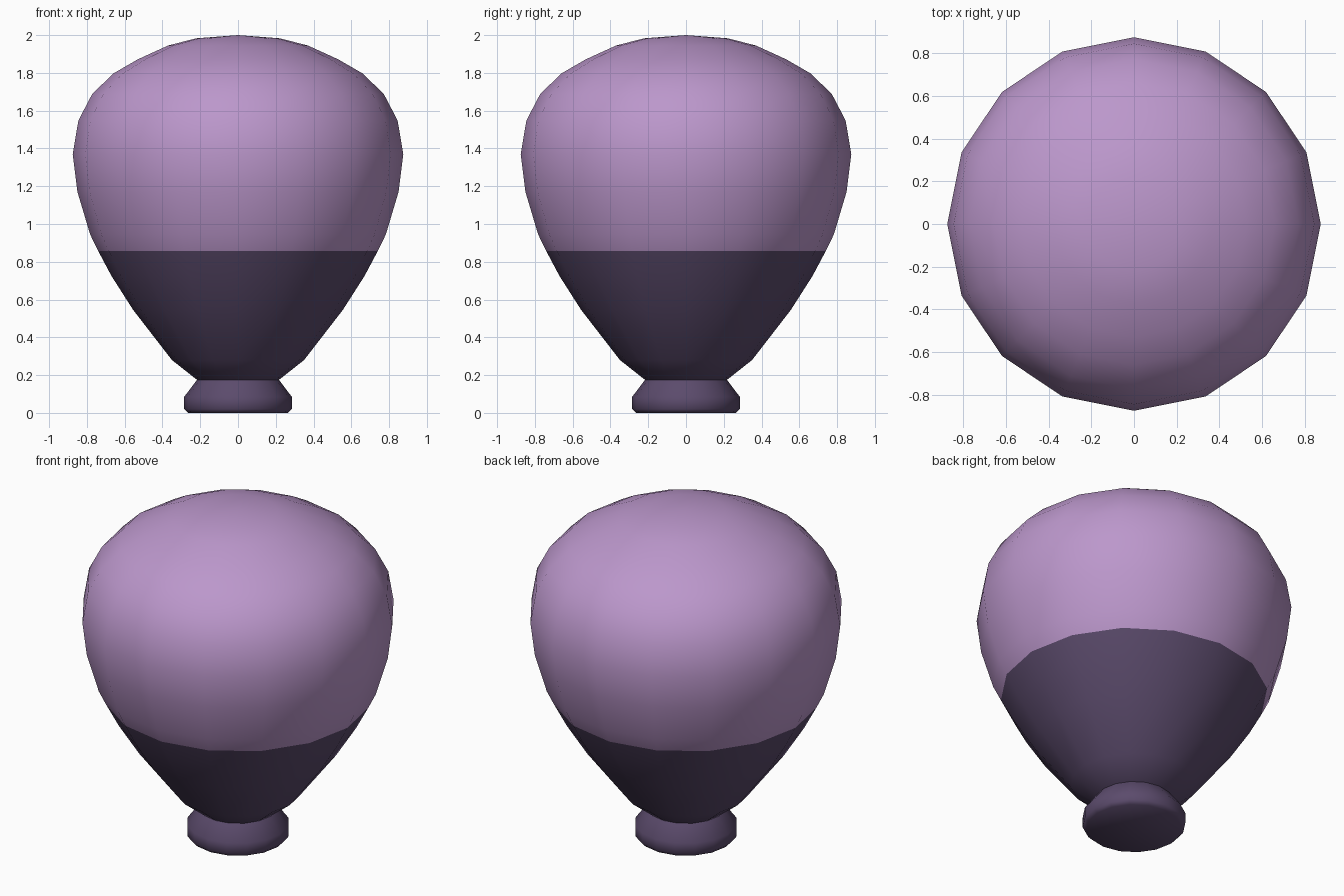
import bpy, bmesh, math

if "Cube" in bpy.data.objects:
    bpy.data.objects.remove(bpy.data.objects["Cube"])

SIDES = 16


def material(name, rgb):
    m = bpy.data.materials.new(name)
    m.diffuse_color = (*rgb, 1)
    m.use_nodes = True
    m.node_tree.nodes["Principled BSDF"].inputs["Base Color"].default_value = m.diffuse_color
    return m


lilac = material("lilac", (0.50, 0.31, 0.60))
dark_purple = material("dark purple", (0.105, 0.07, 0.15))


def lathe(name, profile, mats, rule, sharp_angle):
    """Spin an (radius, z) profile about z; radius 0 makes a pole."""
    bm = bmesh.new()
    rings = []
    for r, z in profile:
        if r == 0:
            rings.append([bm.verts.new((0, 0, z))] * SIDES)
        else:
            rings.append([bm.verts.new((r * math.cos(math.tau * i / SIDES),
                                        r * math.sin(math.tau * i / SIDES), z))
                          for i in range(SIDES)])
    for a, b in zip(rings, rings[1:]):
        for i in range(SIDES):
            j = (i + 1) % SIDES
            bm.faces.new(list(dict.fromkeys((a[i], a[j], b[j], b[i]))))
    bmesh.ops.recalc_face_normals(bm, faces=bm.faces)
    for f in bm.faces:
        f.material_index = rule(f.calc_center_median().z)
    me = bpy.data.meshes.new(name)
    bm.to_mesh(me)
    bm.free()
    for m in mats:
        me.materials.append(m)
    ob = bpy.data.objects.new(name, me)
    bpy.context.collection.objects.link(ob)
    bpy.ops.object.select_all(action='DESELECT')
    ob.select_set(True)
    bpy.context.view_layer.objects.active = ob
    bpy.ops.object.shade_smooth_by_angle(angle=math.radians(sharp_angle))


# Bulb: light upper part, dark below the ring at z = 0.857
BAND = 0.857
bulb = [(0, 0.12), (0.217, 0.175), (0.35, 0.28), (0.555, 0.545), (0.67, 0.725),
        (0.74, BAND), (0.783, 0.945), (0.85, 1.17), (0.875, 1.37), (0.845, 1.548),
        (0.772, 1.688), (0.66, 1.797), (0.53, 1.872), (0.37, 1.945),
        (0.222, 1.983), (0, 2.0)]
lathe("bulb", bulb, [lilac, dark_purple], lambda z: int(z < BAND), 40)

# Flared foot with a small rounded lower rim
foot = [(0, 0.0), (0.265, 0.0), (0.285, 0.02), (0.285, 0.085), (0.217, 0.175), (0, 0.175)]
lathe("foot", foot, [dark_purple], lambda z: 0, 50)
